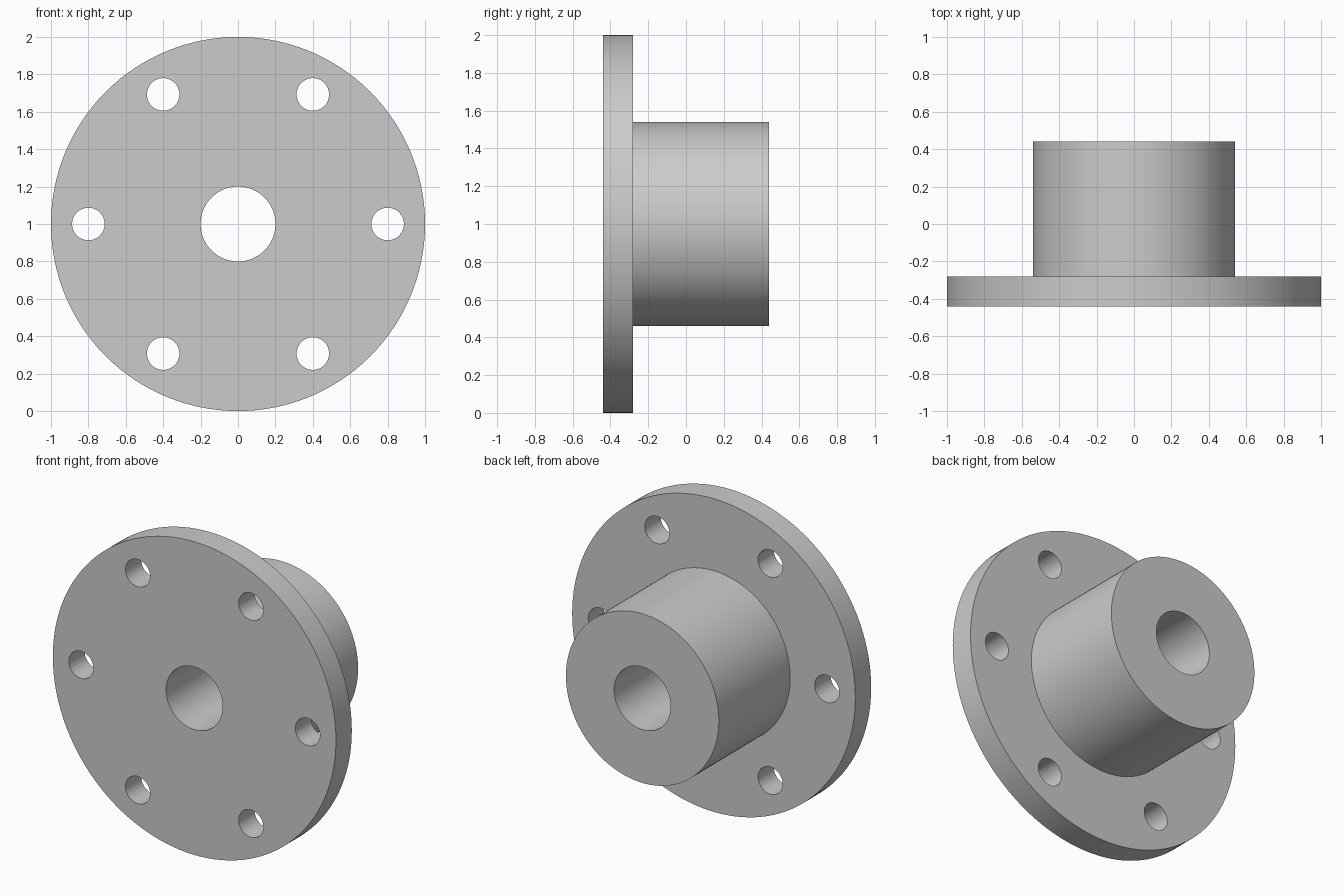
import bpy
import bmesh
from math import cos, sin, pi, radians
from mathutils import Matrix, Vector

if "Cube" in bpy.data.objects:
    bpy.data.objects.remove(bpy.data.objects["Cube"], do_unlink=True)

CENTRE = Vector((0, 0, 1))
FRONT, STEP, BACK = -0.44, -0.28, 0.44
FLANGE_R, HUB_R, BORE_R = 1.0, 0.54, 0.2
BOLT_CIRCLE_R, BOLT_R, BOLTS = 0.8, 0.087, 6

grey = bpy.data.materials.new("plain_grey")
grey.use_nodes = True
colour = (0.6, 0.6, 0.6, 1)
grey.diffuse_color = colour
grey.node_tree.nodes["Principled BSDF"].inputs["Base Color"].default_value = colour


def add_object(name, bm):
    bmesh.ops.recalc_face_normals(bm, faces=bm.faces)
    mesh = bpy.data.meshes.new(name)
    bm.to_mesh(mesh)
    bm.free()
    mesh.materials.append(grey)
    obj = bpy.data.objects.new(name, mesh)
    bpy.context.collection.objects.link(obj)
    return obj


# Flange, hub and through bore: one closed profile turned about the y axis
profile = [(BORE_R, FRONT), (FLANGE_R, FRONT), (FLANGE_R, STEP),
           (HUB_R, STEP), (HUB_R, BACK), (BORE_R, BACK)]
bm = bmesh.new()
verts = [bm.verts.new(CENTRE + Vector((r, y, 0))) for r, y in profile]
edges = [bm.edges.new((v, verts[i - 1])) for i, v in enumerate(verts)]
bmesh.ops.spin(bm, geom=verts + edges, cent=CENTRE, axis=(0, 1, 0),
               angle=2 * pi, steps=128, use_merge=True)
bmesh.ops.remove_doubles(bm, verts=bm.verts, dist=0.0001)
body = add_object("flanged_hub", bm)

# Ring of bolt hole cutters
bm = bmesh.new()
for i in range(BOLTS):
    a = 2 * pi * i / BOLTS
    spot = CENTRE + Vector((cos(a) * BOLT_CIRCLE_R, (FRONT + STEP) / 2,
                            sin(a) * BOLT_CIRCLE_R))
    bmesh.ops.create_cone(bm, cap_ends=True, segments=48, radius1=BOLT_R,
                          radius2=BOLT_R, depth=0.4,
                          matrix=Matrix.Translation(spot) @ Matrix.Rotation(pi / 2, 4, "X"))
cutter = add_object("bolt_hole_cutter", bm)
cutter.hide_render = True

# Drill the bolt holes, then discard the cutter
drill = body.modifiers.new("bolt_holes", "BOOLEAN")
drill.operation = "DIFFERENCE"
drill.solver = "EXACT"
drill.object = cutter
bpy.ops.object.select_all(action="DESELECT")
body.select_set(True)
bpy.context.view_layer.objects.active = body
bpy.ops.object.modifier_apply(modifier=drill.name)
bpy.data.objects.remove(cutter, do_unlink=True)

# Smooth round walls with crisp rims
bpy.ops.object.shade_smooth_by_angle(angle=radians(30))
